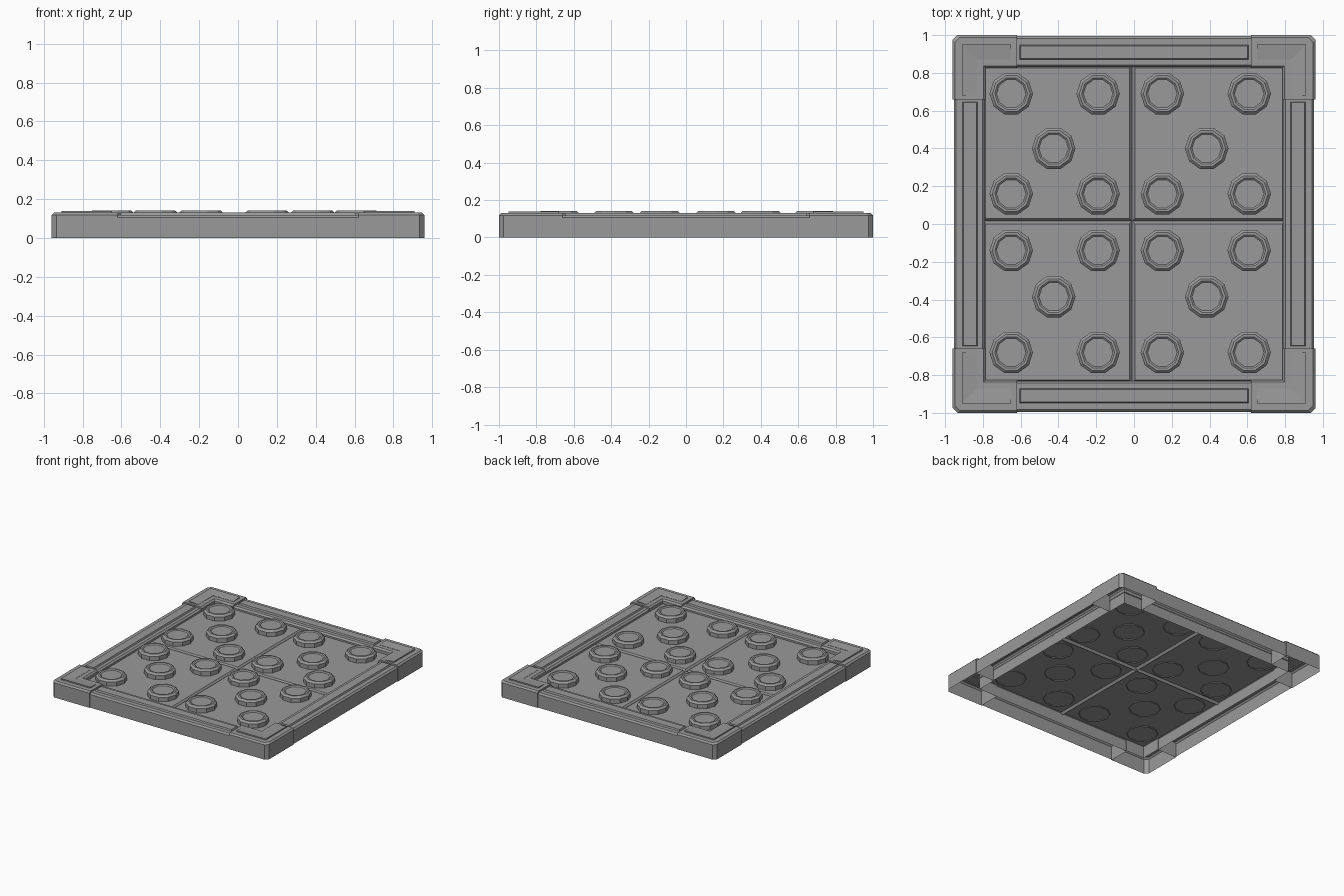
import bpy, bmesh, math

cube = bpy.data.objects.get("Cube")
if cube:
    bpy.data.objects.remove(cube)

# Single flat grey
grey = bpy.data.materials.new("stone_grey")
grey.use_nodes = True
colour = (0.32, 0.32, 0.32, 1)
grey.diffuse_color = colour
grey.node_tree.nodes["Principled BSDF"].inputs["Base Color"].default_value = colour


def shell(name, rings):
    """Bridge matching rings of points upward; cap the top, leave the bottom open."""
    bm = bmesh.new()
    loops = [[bm.verts.new(p) for p in ring] for ring in rings]
    n = len(loops[0])
    for low, high in zip(loops, loops[1:]):
        for i in range(n):
            j = (i + 1) % n
            bm.faces.new((low[i], low[j], high[j], high[i]))
    cap = bm.faces.new(loops[-1])
    cap.normal_update()
    bmesh.ops.recalc_face_normals(bm, faces=bm.faces)
    cap.normal_update()
    if cap.normal.z < 0:
        bmesh.ops.reverse_faces(bm, faces=bm.faces)
    mesh = bpy.data.meshes.new(name)
    bm.to_mesh(mesh)
    bm.free()
    mesh.materials.append(grey)
    obj = bpy.data.objects.new(name, mesh)
    bpy.context.collection.objects.link(obj)
    return obj


def rect(x0, x1, y0, y1, z, dx=0.0, dy=0.0):
    return [(x0 + dx, y0 + dy, z), (x1 - dx, y0 + dy, z),
            (x1 - dx, y1 - dy, z), (x0 + dx, y1 - dy, z)]


def disc(cx, cy, r, z, sides=10):
    return [(cx + r * math.cos(math.tau * i / sides),
             cy + r * math.sin(math.tau * i / sides), z) for i in range(sides)]


def flip(points, sx, sy):
    return [(x * sx, y * sy, z) for x, y, z in points]


def corner_outline(d, z):
    """L-shaped outline, its long sides drawn in by d."""
    x, y, xi, yi, c = 0.96 - d, 1.0 - d, 0.785 + d, 0.825 + d, 0.025
    return [(0.62, y, z), (x - c, y, z), (x, y - c, z), (x, 0.66, z),
            (xi, 0.66, z), (xi, yi, z), (0.62, yi, z)]


# Frame corners, each with a mitred raised moulding
HIGH, LOW, BASE = 0.14, 0.132, 0.12
arms = {"x": [(0.65, 0.95, HIGH), (0.91, 0.95, HIGH), (0.83, 0.87, LOW), (0.65, 0.87, LOW)],
        "y": [(0.91, 0.68, HIGH), (0.91, 0.95, HIGH), (0.83, 0.87, LOW), (0.83, 0.68, LOW)]}
for sx, side in ((1, "left"), (-1, "right")):
    for sy, end in ((1, "back"), (-1, "front")):
        tag = f"{end}_{side}"
        rings = [corner_outline(0, 0), corner_outline(0, 0.118), corner_outline(0.012, 0.13)]
        shell(f"corner_{tag}", [flip(r, sx, sy) for r in rings])
        for axis, top in arms.items():
            foot = [(x, y, BASE) for x, y, z in top]
            shell(f"corner_moulding_{axis}_{tag}", [flip(foot, sx, sy), flip(top, sx, sy)])

# Frame rails with raised strips
for s, end, side in ((1, "back", "left"), (-1, "front", "right")):
    y0, y1 = sorted((0.83 * s, 0.994 * s))
    shell(f"rail_{end}", [rect(-0.625, 0.625, y0, y1, 0),
                          rect(-0.625, 0.625, y0, y1, 0.106),
                          rect(-0.625, 0.625, y0, y1, 0.118, dy=0.012)])
    y0, y1 = sorted((0.868 * s, 0.95 * s))
    shell(f"rail_strip_{end}", [rect(-0.61, 0.61, y0, y1, 0.11),
                                rect(-0.61, 0.61, y0, y1, 0.13, 0.008, 0.008)])
    x0, x1 = sorted((0.79 * s, 0.954 * s))
    shell(f"rail_{side}", [rect(x0, x1, -0.665, 0.665, 0),
                           rect(x0, x1, -0.665, 0.665, 0.106),
                           rect(x0, x1, -0.665, 0.665, 0.118, dx=0.012)])
    x0, x1 = sorted((0.825 * s, 0.91 * s))
    shell(f"rail_strip_{side}", [rect(x0, x1, -0.65, 0.65, 0.11),
                                 rect(x0, x1, -0.65, 0.65, 0.13, 0.008, 0.008)])

# Four floor panels with chamfered edges, meeting at a cross-shaped seam
FLOOR = 0.095
columns = [(-0.80, -0.01, (-0.65, -0.19), -0.425), (-0.01, 0.80, (0.15, 0.61), 0.385)]
rows = [(-0.84, 0.015, (-0.68, -0.14), -0.385), (0.015, 0.84, (0.16, 0.69), 0.40)]
for c, (x0, x1, knob_xs, mid_x) in enumerate(columns):
    for r, (y0, y1, knob_ys, mid_y) in enumerate(rows):
        shell(f"panel_{c}_{r}", [rect(x0, x1, y0, y1, FLOOR - 0.018),
                                 rect(x0, x1, y0, y1, FLOOR, 0.014, 0.014)])
        # Five ten-sided studs, dished on top
        spots = [(x, y) for x in knob_xs for y in knob_ys] + [(mid_x, mid_y)]
        for k, (x, y) in enumerate(spots):
            profile = [(0.115, FLOOR - 0.008), (0.115, 0.128), (0.1, 0.142),
                       (0.087, 0.142), (0.078, 0.135)]
            shell(f"stud_{c}_{r}_{k}", [disc(x, y, rad, z) for rad, z in profile])
